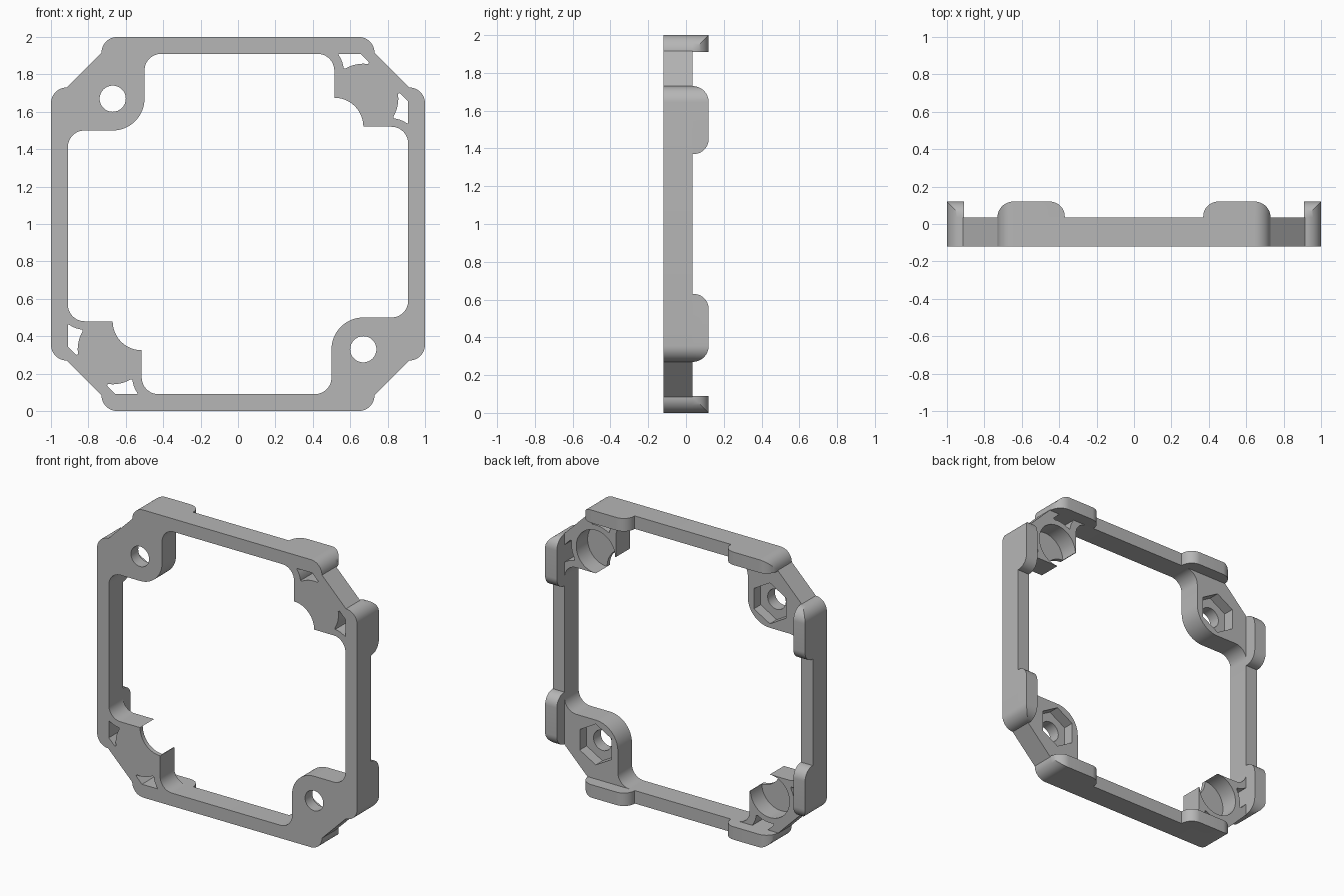
import bpy, bmesh, math
from mathutils import Vector

cube = bpy.data.objects.get("Cube")
if cube:
    bpy.data.objects.remove(cube)

FRONT, DECK, BACK = -0.12, 0.035, 0.12   # depth levels
BOLT = 0.67                              # bolt and socket offset from centre

grey = bpy.data.materials.new("grey plastic")
grey.use_nodes = True
grey.diffuse_color = (0.47, 0.47, 0.47, 1)
grey.node_tree.nodes["Principled BSDF"].inputs["Base Color"].default_value = grey.diffuse_color


def arc(cx, cz, r, a0, a1, n=12):
    angles = [math.radians(a0 + (a1 - a0) * i / n) for i in range(n + 1)]
    return [(cx + r * math.cos(a), cz + r * math.sin(a)) for a in angles]


def turned(pts, quarter):
    for _ in range(quarter):
        pts = [(-z, x) for x, z in pts]
    return pts


def prism(name, pts, low, high, place):
    """Extrude a flat outline; place maps (u, v, depth) to a position."""
    bm = bmesh.new()
    face = bm.faces.new([bm.verts.new(place(u, v, low)) for u, v in pts])
    new = bmesh.ops.extrude_face_region(bm, geom=[face])["geom"]
    shift = Vector(place(0, 0, high)) - Vector(place(0, 0, low))
    bmesh.ops.translate(bm, vec=shift, verts=[g for g in new if isinstance(g, bmesh.types.BMVert)])
    bmesh.ops.recalc_face_normals(bm, faces=bm.faces)
    mesh = bpy.data.meshes.new(name)
    bm.to_mesh(mesh)
    bm.free()
    mesh.materials.append(grey)
    obj = bpy.data.objects.new(name, mesh)
    bpy.context.collection.objects.link(obj)
    return obj


def upright(u, v, d):
    return (u, d, v + 1)


def activate(obj):
    bpy.ops.object.select_all(action="DESELECT")
    obj.select_set(True)
    bpy.context.view_layer.objects.active = obj


def combine(obj, pts, low, high, operation="DIFFERENCE"):
    tool = prism("cutter", pts, low, high, upright)
    tool.hide_render = True
    activate(obj)
    mod = obj.modifiers.new("cut", "BOOLEAN")
    mod.operation, mod.solver, mod.object = operation, "EXACT", tool
    bpy.ops.object.modifier_apply(modifier=mod.name)
    bpy.data.objects.remove(tool)


# Outer outline: rounded tabs joined by a diagonal at every corner
corner = arc(0.915, 0.645, 0.085, 0, 90) + arc(0.645, 0.915, 0.085, 0, 90)
outline = [p for q in range(4) for p in turned(corner, q)]

# Central opening: scooped socket corner, rounded bolt corner, then both again
half = (arc(0.82, 0.43, 0.09, 0, 90)
        + arc(0.515, 0.52, 0.155, 0, 90, 20)
        + arc(0.425, 0.82, 0.09, 0, 90)
        + arc(-0.41, 0.82, 0.09, 90, 180)
        + arc(-BOLT, BOLT, 0.17, 0, -90, 20)
        + arc(-0.82, 0.41, 0.09, 90, 180))
opening = half + turned(half, 2)

frame = prism("frame", outline, FRONT, DECK, upright)
combine(frame, opening, FRONT - 0.1, BACK)

# Bolt holes with hexagonal nut recesses at the back
for s in (-1, 1):
    combine(frame, arc(s * BOLT, -s * BOLT, 0.07, 0, 360, 32)[:-1], FRONT - 0.1, BACK)
    combine(frame, arc(s * BOLT, -s * BOLT, 0.142, 30, 390, 6)[:-1], -0.04, BACK)

# Round sockets, and curved triangular windows beside them
window = ([(0.655, 0.91), (0.535, 0.91)]
          + arc(0.425, 0.82, 0.14, 30, 5, 6)
          + arc(BOLT, BOLT, 0.187, 120, 82, 8) + [(0.7, 0.865)])
for q in (0, 2):
    combine(frame, turned(arc(BOLT, BOLT, 0.15, 0, 360, 48)[:-1], q), FRONT + 0.03, BACK)
    for pts in (window, [(z, x) for x, z in window]):
        combine(frame, turned(pts, q), FRONT - 0.1, BACK)

# Rounded locating lips, two on each side, trimmed to the outline
lip = ([(0.37, DECK)] + arc(0.45, 0.04, 0.08, 180, 90)
       + arc(0.645, DECK, 0.085, 90, 0))
parts = [frame]
for side in ("top", "bottom", "left", "right"):
    out = 1 if side in ("top", "left") else -1
    for s in (-1, 1):
        if side in ("top", "bottom"):
            place = lambda u, v, d: (s * u, v, 1 + out * d)
        else:
            place = lambda u, v, d: (out * d, v, 1 + s * u)
        obj = prism(f"{side}_lip_{'a' if s < 0 else 'b'}", lip, 0.91, 1.0, place)
        combine(obj, outline, FRONT - 0.1, BACK + 0.1, "INTERSECT")
        parts.append(obj)

for obj in parts:
    activate(obj)
    bpy.ops.object.shade_smooth_by_angle(angle=math.radians(30))
